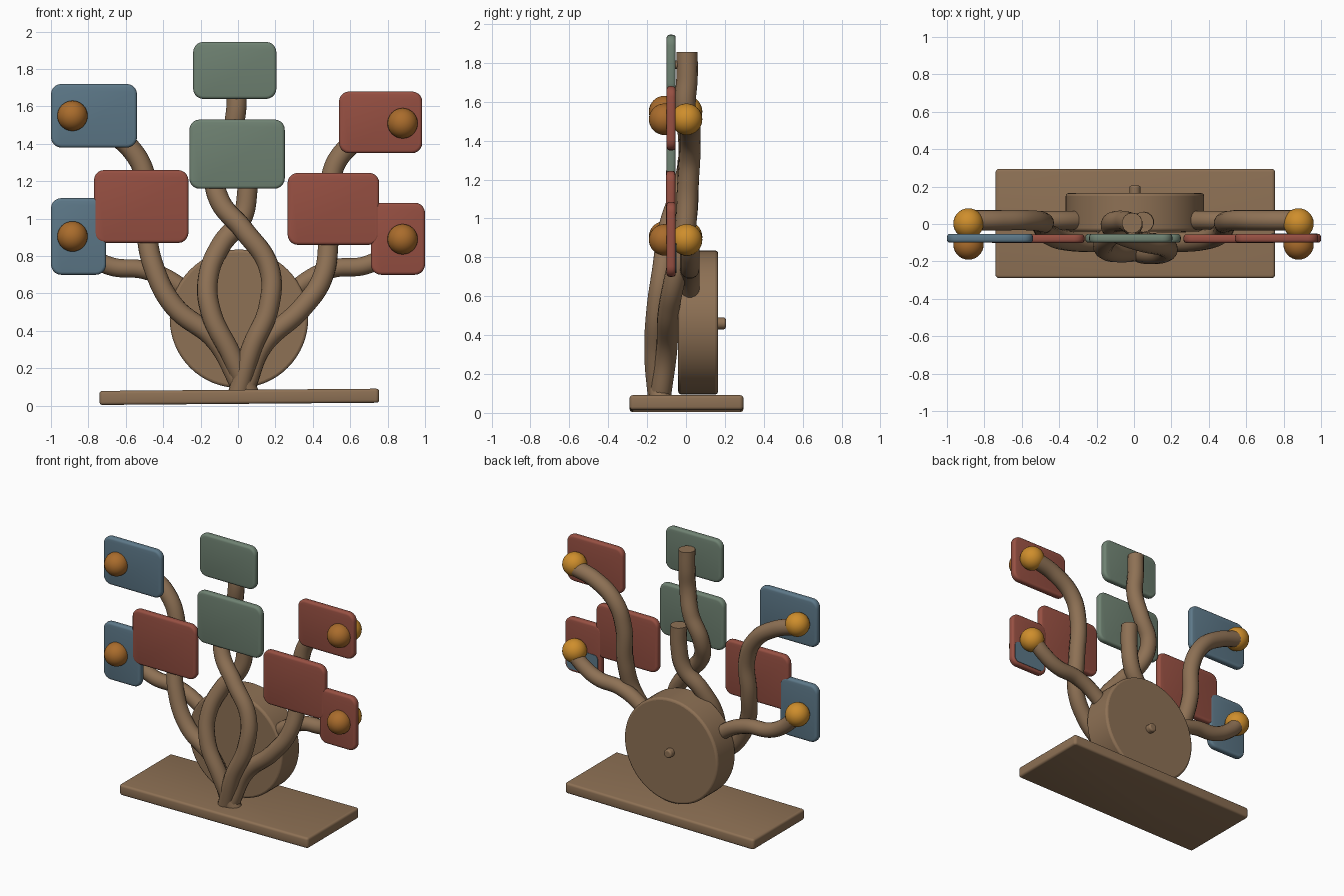
import bpy, bmesh, math
from mathutils import Matrix

if "Cube" in bpy.data.objects:
    bpy.data.objects.remove(bpy.data.objects["Cube"])


def material(name, rgb):
    m = bpy.data.materials.new(name)
    m.use_nodes = True
    m.diffuse_color = (*rgb, 1)
    m.node_tree.nodes["Principled BSDF"].inputs["Base Color"].default_value = (*rgb, 1)
    return m


BROWN = material("wood brown", (0.27, 0.165, 0.09))
RED = material("brick red", (0.31, 0.08, 0.055))
GREEN = material("sage green", (0.16, 0.225, 0.17))
BLUE = material("slate blue", (0.11, 0.19, 0.25))
AMBER = material("bright amber", (0.62, 0.27, 0.025))
DARK_AMBER = material("dark amber", (0.40, 0.15, 0.025))


def finish(obj, mat):
    obj.data.materials.append(mat)
    bpy.ops.object.select_all(action="DESELECT")
    obj.select_set(True)
    bpy.context.view_layer.objects.active = obj
    bpy.ops.object.shade_smooth_by_angle(angle=math.radians(40))
    return obj


def plate(name, mat, x, y, z, axis, corner, edge):
    """Rounded slab between the given ranges; axis is its thin direction."""
    bm = bmesh.new()
    bmesh.ops.create_cube(bm, size=1)
    for v in bm.verts:
        v.co = [(r[0] + r[1]) / 2 + c * (r[1] - r[0]) for r, c in zip((x, y, z), v.co)]
    thin = [e for e in bm.edges
            if abs((e.verts[0].co - e.verts[1].co).normalized()[axis]) > 0.9]
    bmesh.ops.bevel(bm, geom=thin, offset=corner, segments=5, profile=0.5, affect="EDGES")
    rims = [e for e in bm.edges
            if abs((e.verts[0].co - e.verts[1].co).normalized()[axis]) < 0.1]
    if edge:
        bmesh.ops.bevel(bm, geom=rims, offset=edge, segments=3, profile=0.5, affect="EDGES")
    mesh = bpy.data.meshes.new(name)
    bm.to_mesh(mesh)
    bm.free()
    obj = bpy.data.objects.new(name, mesh)
    bpy.context.collection.objects.link(obj)
    return finish(obj, mat)


def cylinder(name, x, y0, y1, z, radius, bevel, sides=64):
    bpy.ops.mesh.primitive_cylinder_add(
        vertices=sides, radius=radius, depth=y1 - y0,
        location=(x, (y0 + y1) / 2, z), rotation=(math.pi / 2, 0, 0))
    obj = bpy.context.object
    obj.name = name
    mod = obj.modifiers.new("soft rim", "BEVEL")
    mod.width, mod.segments = bevel, 3
    return finish(obj, BROWN)


def branch(name, points, radius=0.055):
    """Round tube running smoothly through the points."""
    curve = bpy.data.curves.new(name, "CURVE")
    curve.dimensions = "3D"
    curve.bevel_depth, curve.bevel_resolution = radius, 5
    curve.resolution_u, curve.use_fill_caps = 10, True
    spline = curve.splines.new("BEZIER")
    spline.bezier_points.add(len(points) - 1)
    for p, co in zip(spline.bezier_points, points):
        p.co = co
        p.handle_left_type = p.handle_right_type = "AUTO"
    obj = bpy.data.objects.new(name, curve)
    bpy.context.collection.objects.link(obj)
    bpy.ops.object.select_all(action="DESELECT")
    obj.select_set(True)
    bpy.context.view_layer.objects.active = obj
    bpy.ops.object.convert(target="MESH")
    return finish(bpy.context.object, BROWN)


# Base and wheel
base = plate("base", BROWN, (-0.74, 0.755), (-0.29, 0.295), (0.01, 0.085), 2, 0.02, 0.015)
base.data.transform(Matrix.Rotation(-0.008, 4, "Y"))
cylinder("wheel", 0.005, -0.04, 0.165, 0.465, 0.37, 0.015)
cylinder("axle_knob", 0.005, 0.15, 0.205, 0.46, 0.03, 0.01, 20)

# Two twisted central stems
branch("short_stem", [(0.06, -0.13, 0.06), (-0.04, -0.15, 0.28), (-0.145, -0.14, 0.5),
                      (-0.16, -0.1, 0.68), (-0.09, -0.04, 0.86), (0.02, 0, 1.0),
                      (0.05, 0.01, 1.15), (0.05, 0.01, 1.3)])
branch("tall_stem", [(0, -0.14, 0.06), (0.07, -0.16, 0.3), (0.165, -0.15, 0.53),
                     (0.165, -0.12, 0.74), (0.03, -0.09, 0.94), (-0.1, -0.04, 1.1),
                     (-0.12, 0.005, 1.24), (-0.05, 0.015, 1.4), (-0.01, -0.005, 1.58),
                     (-0.01, 0.005, 1.72), (-0.01, 0.005, 1.855)])
cylinder("top_peg", -0.01, -0.07, 0.0, 1.79, 0.022, 0.004, 16)

# Side branches
branch("right_upper_branch", [(0.02, -0.13, 0.1), (-0.12, -0.1, 0.35), (-0.34, -0.09, 0.53),
                              (-0.45, -0.06, 0.74), (-0.49, -0.01, 0.95), (-0.49, 0.01, 1.2),
                              (-0.57, 0.02, 1.37), (-0.72, 0.02, 1.48), (-0.88, 0.02, 1.54)])
branch("left_upper_branch", [(0.04, -0.13, 0.1), (0.13, -0.1, 0.32), (0.34, -0.09, 0.52),
                             (0.45, -0.06, 0.68), (0.485, -0.01, 0.9), (0.49, 0.01, 1.18),
                             (0.55, 0.02, 1.34), (0.7, 0.02, 1.45), (0.88, 0.02, 1.5)])
branch("right_lower_branch", [(-0.2, 0.02, 0.52), (-0.33, 0.02, 0.65), (-0.5, 0.02, 0.725),
                              (-0.68, 0.02, 0.745), (-0.8, 0.02, 0.81), (-0.88, 0.02, 0.89)], 0.05)
branch("left_lower_branch", [(0.2, 0.02, 0.5), (0.33, 0.02, 0.64), (0.5, 0.02, 0.73),
                             (0.68, 0.02, 0.75), (0.8, 0.02, 0.81), (0.88, 0.02, 0.88)], 0.05)

# Rounded panels
PANELS = [
    ("top_panel", GREEN, (-0.24, 0.205), (1.64, 1.945)),
    ("centre_panel", GREEN, (-0.26, 0.25), (1.16, 1.53)),
    ("right_upper_panel", BLUE, (-1.0, -0.54), (1.38, 1.72)),
    ("left_upper_panel", RED, (0.54, 0.985), (1.35, 1.68)),
    ("right_middle_panel", RED, (-0.77, -0.265), (0.87, 1.26)),
    ("left_middle_panel", RED, (0.265, 0.755), (0.86, 1.245)),
    ("right_lower_panel", BLUE, (-1.0, -0.705), (0.70, 1.11)),
    ("left_lower_panel", RED, (0.71, 1.0), (0.70, 1.085)),
]
for name, mat, x, z in PANELS:
    front = -0.102 if "middle" in name else -0.1
    plate(name, mat, x, (front, front + 0.047), z, 1, 0.055, 0.016)
plate("left_lower_back_patch", BLUE, (0.735, 0.98), (-0.056, -0.05), (0.72, 0.87), 1, 0.03, 0)

# Paired balls at the branch tips
for side, x, z in [("right_upper", -0.885, 1.55), ("left_upper", 0.88, 1.51),
                   ("right_lower", -0.885, 0.905), ("left_lower", 0.88, 0.89)]:
    for place, y, mat in [("front", -0.11, DARK_AMBER), ("back", 0.003, AMBER)]:
        bpy.ops.mesh.primitive_uv_sphere_add(segments=28, ring_count=16, radius=0.081,
                                             location=(x, y, z))
        bpy.context.object.name = f"{side}_{place}_ball"
        finish(bpy.context.object, mat)
